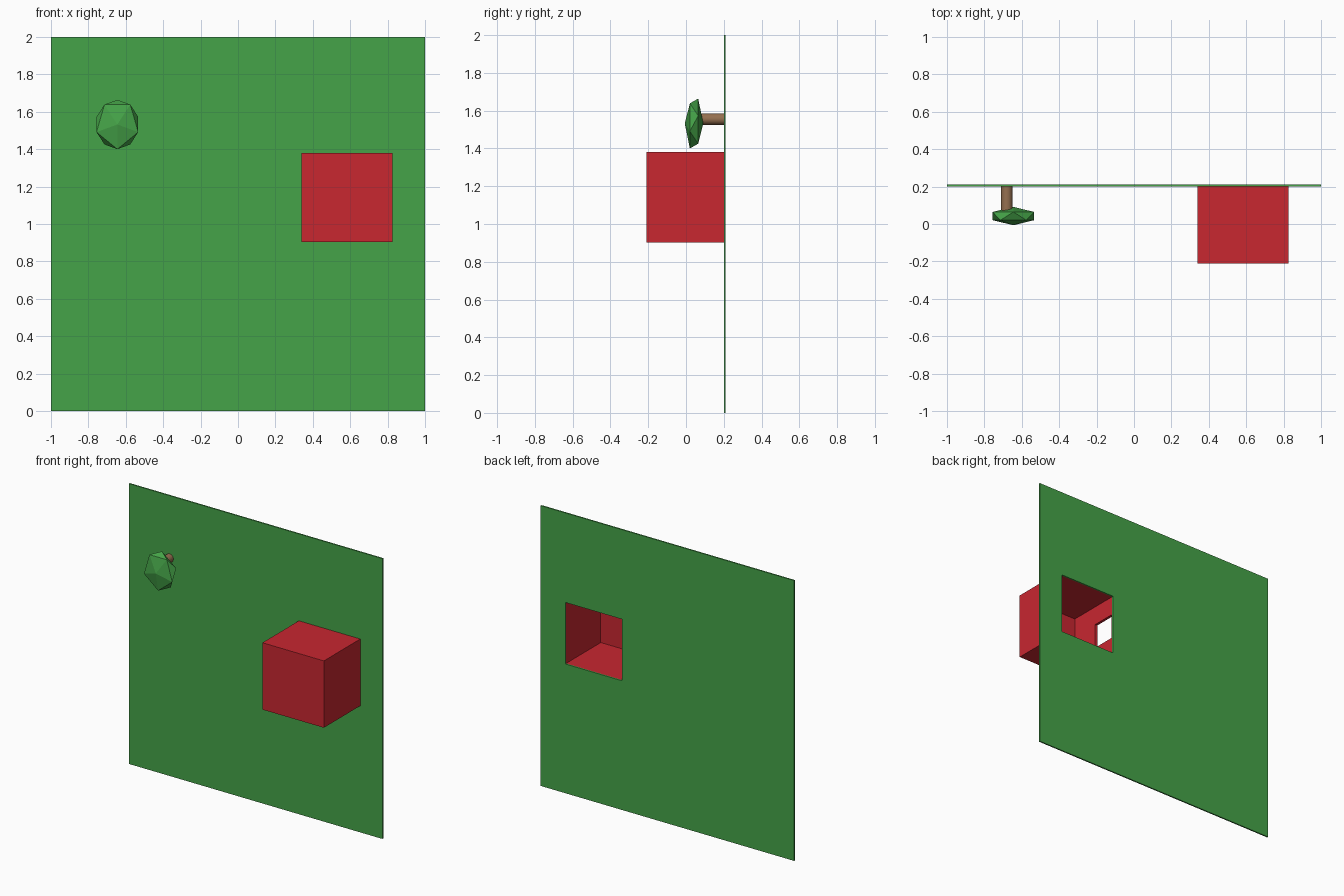
import bpy, bmesh
from math import radians

if "Cube" in bpy.data.objects:
    bpy.data.objects.remove(bpy.data.objects["Cube"])


def material(name, rgb):
    m = bpy.data.materials.new(name)
    m.diffuse_color = (*rgb, 1)
    m.use_nodes = True
    m.node_tree.nodes["Principled BSDF"].inputs["Base Color"].default_value = m.diffuse_color
    return m


GREEN = material("green", (0.06, 0.37, 0.065))
RED = material("red", (0.58, 0.02, 0.03))
BROWN = material("brown", (0.30, 0.16, 0.08))


def add_object(name, bm, mat=None):
    mesh = bpy.data.meshes.new(name)
    bm.to_mesh(mesh)
    bm.free()
    obj = bpy.data.objects.new(name, mesh)
    bpy.context.collection.objects.link(obj)
    if mat:
        mesh.materials.append(mat)
    return obj


def box(name, x, y, z, mat=None):
    bm = bmesh.new()
    bmesh.ops.create_cube(bm, size=1)
    for v in bm.verts:
        v.co = [(a + b) / 2 + c * (b - a) for (a, b), c in zip((x, y, z), v.co)]
    return add_object(name, bm, mat)


def cut(obj, cutter):
    mod = obj.modifiers.new("cut", 'BOOLEAN')
    mod.operation = 'DIFFERENCE'
    mod.solver = 'EXACT'
    mod.object = cutter
    cutter.hide_render = True
    cutter.hide_viewport = True


# Wall panel and hollow box, open through the back of the panel
panel = box("wall_panel", (-1, 1), (0.20, 0.21), (0, 2), GREEN)
house = box("hollow_box", (0.34, 0.825), (-0.21, 0.20), (0.903, 1.38), RED)
cavity = box("cavity_cutter", (0.359, 0.806), (-0.19, 0.30), (0.922, 1.361))
cut(panel, cavity)
cut(house, cavity)

# Square opening in the left side of the box
cut(house, box("side_opening_cutter", (0.30, 0.40), (0.022, 0.195), (1.045, 1.225)))

# Flattened faceted knob: an icosahedron with one point facing the front
bm = bmesh.new()
bmesh.ops.create_icosphere(bm, subdivisions=1, radius=1)
for v in bm.verts:
    a, b, c = v.co
    v.co = (-0.645 + 0.131 * b, 0.0425 + 0.049 * c, 1.532 + 0.1475 * a)
add_object("faceted_knob", bm, GREEN)

# Round peg joining the knob to the panel
bpy.ops.mesh.primitive_cylinder_add(vertices=32, radius=0.03, depth=0.14,
                                    location=(-0.68, 0.13, 1.555),
                                    rotation=(radians(90), 0, 0))
peg = bpy.context.object
peg.name = "peg"
peg.data.materials.append(BROWN)
bpy.ops.object.shade_smooth_by_angle(angle=radians(40))
